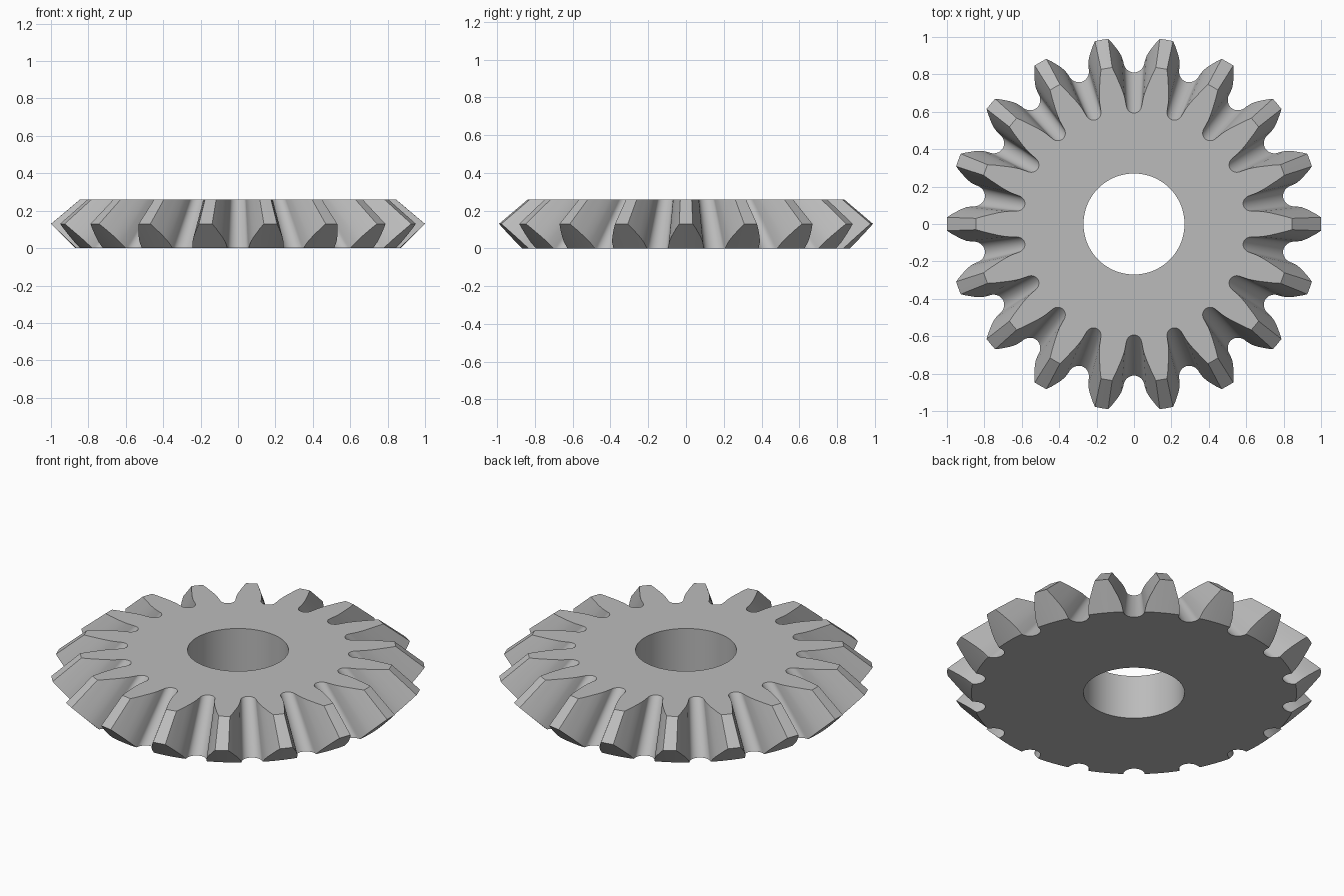
import bpy, bmesh
from math import sin, cos, radians, pi

cube = bpy.data.objects.get("Cube")
if cube:
    bpy.data.objects.remove(cube, do_unlink=True)

TEETH = 18
APEX = 0.97      # height of the pitch cone apex
HEIGHT = 0.26
RIM = 0.87       # radius of the underside, where the back cone starts
BORE = 0.27

# Half of one tooth space: (degrees from gap centre, cone slope r / (APEX - z))
ROOT_STEPS = 8
half = [(3.75 * sin(t), 0.895 - 0.06 * cos(t))
        for t in (pi / 2 * i / ROOT_STEPS for i in range(ROOT_STEPS + 1))]
half += [(4.25, 0.957), (4.8, 0.996), (5.4, 1.035), (6.1, 1.075),
         (6.95, 1.13), (7.95, 1.19)]
tip = [(10, 1.19)]
pitch = half + tip + [(20 - a, k) for a, k in reversed(half[1:])]
outline = [(radians(a + 10 + i * 360 / TEETH), k)
           for i in range(TEETH) for a, k in pitch]


def stations(k):
    """Radius and height at each corner of the section, from bore to bore."""
    back = k * (APEX + RIM) / (1 + k)
    rim = min(RIM, k * APEX)
    outer = (back, back - RIM) if back > RIM else (rim, 0)
    return [(BORE, HEIGHT), (k * (APEX - HEIGHT), HEIGHT), outer,
            (rim, 0), (BORE, 0)]


# Gear body: every outline point sweeps a closed section towards the apex
bm = bmesh.new()
loops = [[bm.verts.new((r * cos(a), r * sin(a), z)) for r, z in stations(k)]
         for a, k in outline]
for i, cur in enumerate(loops):
    nxt = loops[(i + 1) % len(loops)]
    for j in range(5):
        n = (j + 1) % 5
        bm.faces.new((cur[j], cur[n], nxt[n], nxt[j]))
bmesh.ops.remove_doubles(bm, verts=bm.verts, dist=0.0005)
bmesh.ops.recalc_face_normals(bm, faces=bm.faces)
mesh = bpy.data.meshes.new("bevel_gear")
bm.to_mesh(mesh)
bm.free()
gear = bpy.data.objects.new("bevel_gear", mesh)
bpy.context.collection.objects.link(gear)

# Plain grey metal
steel = bpy.data.materials.new("grey_steel")
steel.use_nodes = True
colour = (0.5, 0.5, 0.5, 1)
steel.diffuse_color = colour
steel.node_tree.nodes["Principled BSDF"].inputs["Base Color"].default_value = colour
mesh.materials.append(steel)

# Smooth flanks, crisp edges
bpy.ops.object.select_all(action='DESELECT')
gear.select_set(True)
bpy.context.view_layer.objects.active = gear
bpy.ops.object.shade_smooth_by_angle(angle=radians(30))
